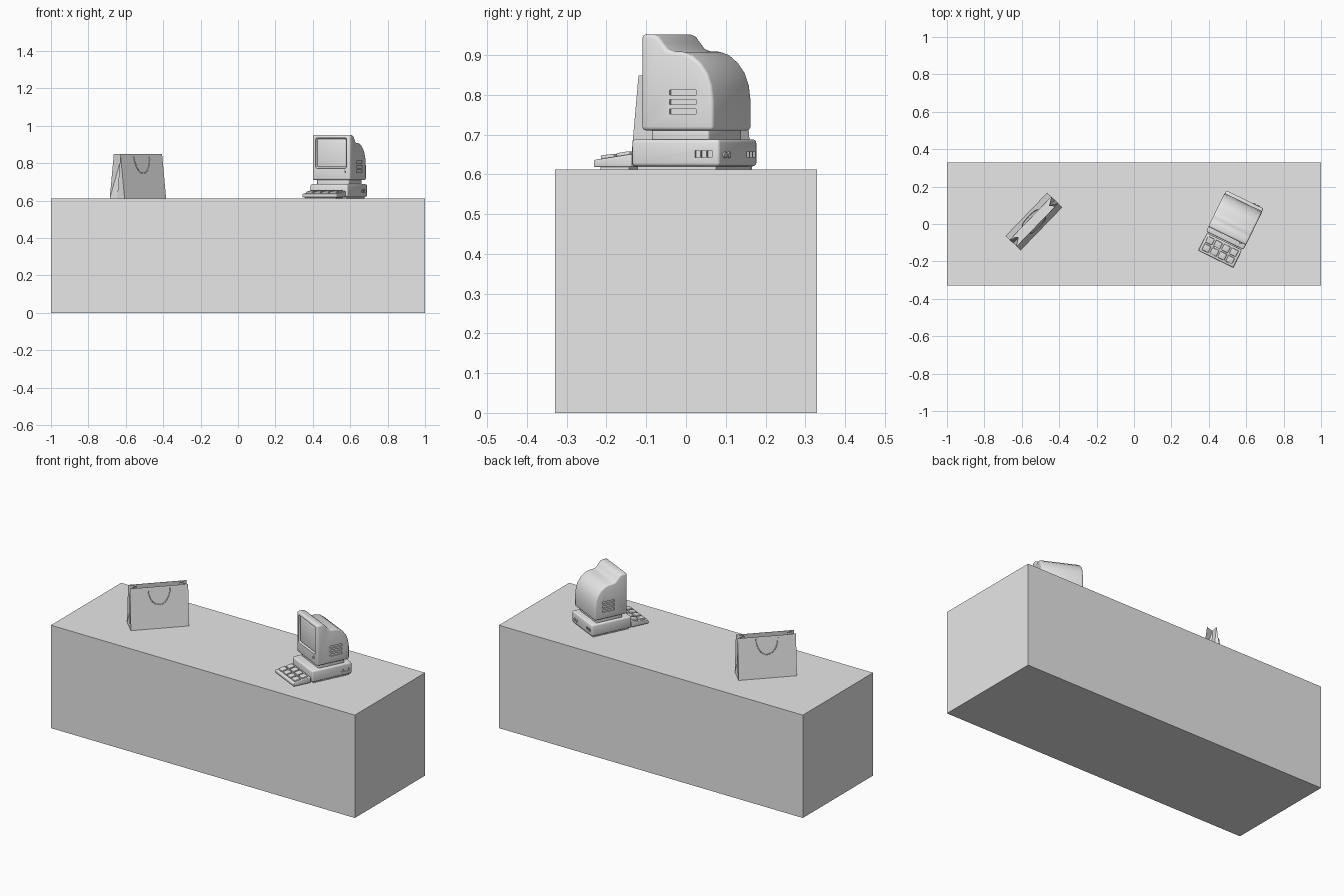
import bpy, bmesh, math
from mathutils import Matrix, Vector

if "Cube" in bpy.data.objects:
    bpy.data.objects.remove(bpy.data.objects["Cube"], do_unlink=True)

grey = bpy.data.materials.new("plain_grey")
grey.use_nodes = True
grey.diffuse_color = (0.8, 0.8, 0.8, 1)
grey.node_tree.nodes["Principled BSDF"].inputs["Base Color"].default_value = (0.8, 0.8, 0.8, 1)

TOP = 0.612
COMPUTER = Matrix.Translation((0.539, 0.021, TOP)) @ Matrix.Rotation(math.radians(-26), 4, 'Z')
BAG = Matrix.Translation((-0.535, 0.013, TOP)) @ Matrix.Rotation(math.radians(46), 4, 'Z')


def round_edges(bm, radius, segments=3):
    edges = [e for e in bm.edges if e.calc_face_angle(0) > 0.7]
    bmesh.ops.bevel(bm, geom=edges, offset=radius, segments=segments,
                    affect='EDGES', profile=0.5, clamp_overlap=True)


def select_only(ob):
    bpy.ops.object.select_all(action='DESELECT')
    ob.select_set(True)
    bpy.context.view_layer.objects.active = ob


def smooth(ob):
    select_only(ob)
    bpy.ops.object.shade_smooth_by_angle(angle=math.radians(35))


def finish(bm, name, place, is_smooth=True):
    bmesh.ops.recalc_face_normals(bm, faces=bm.faces)
    bm.transform(place)
    mesh = bpy.data.meshes.new(name)
    bm.to_mesh(mesh)
    bm.free()
    mesh.materials.append(grey)
    ob = bpy.data.objects.new(name, mesh)
    bpy.context.collection.objects.link(ob)
    if is_smooth:
        smooth(ob)
    return ob


def box(name, size, centre, place, radius=0, tilt=0):
    bm = bmesh.new()
    bmesh.ops.create_cube(bm, size=1)
    bm.transform(Matrix.Diagonal((*size, 1)))
    if radius:
        round_edges(bm, radius)
    bm.transform(Matrix.Translation(centre) @ Matrix.Rotation(tilt, 4, 'X'))
    return finish(bm, name, place, radius > 0)


def side_profile(name, points, width, place, radius):
    """Extrude a (y, z) outline across x and round its rim."""
    bm = bmesh.new()
    face = bm.faces.new([bm.verts.new((-width / 2, y, z)) for y, z in points])
    out = bmesh.ops.extrude_face_region(bm, geom=[face])
    moved = [v for v in out["geom"] if isinstance(v, bmesh.types.BMVert)]
    bmesh.ops.translate(bm, verts=moved, vec=(width, 0, 0))
    bmesh.ops.recalc_face_normals(bm, faces=bm.faces)
    round_edges(bm, radius)
    return finish(bm, name, place)


def disc(name, radius, depth, centre, place):
    bm = bmesh.new()
    bmesh.ops.create_cone(bm, cap_ends=True, segments=16, radius1=radius, radius2=radius, depth=depth)
    bm.transform(Matrix.Translation(centre) @ Matrix.Rotation(math.pi / 2, 4, 'X'))
    return finish(bm, name, place)


def carve(ob, cutters):
    for cutter in cutters:
        mod = ob.modifiers.new("cut", 'BOOLEAN')
        mod.operation = 'DIFFERENCE'
        mod.solver = 'EXACT'
        mod.object = cutter
        select_only(ob)
        bpy.ops.object.modifier_apply(modifier=mod.name)
        bpy.data.objects.remove(cutter, do_unlink=True)
    smooth(ob)


# Counter block
box("counter", (2, 0.66, TOP), (0, 0, TOP / 2), Matrix.Identity(4))

# Monitor housing with stepped, rounded back
FRONT = -0.094
outline = [(0, .098), (0, .34), (.032, .34), (.046, .335), (.06, .318), (.072, .303), (.09, .297),
           (.115, .296), (.14, .288), (.165, .268), (.184, .242), (.195, .212), (.2, .175), (.2, .098)]
housing = side_profile("monitor_housing", [(y + FRONT, z) for y, z in outline], 0.225, COMPUTER, 0.01)
cutters = [box("screen_cutter", (.184, .03, .164), (0, FRONT, .242), COMPUTER, 0.009)]
for side in (-1, 1):
    for z in (.146, .17, .194):
        cutters.append(box("vent_cutter", (.014, .074, .013), (side * .1125, FRONT + .117, z), COMPUTER))
carve(housing, cutters)
box("screen", (.17, .014, .15), (0, FRONT + .012, .242), COMPUTER, 0.006)
disc("power_knob", .007, .012, (.08, FRONT - .001, .142), COMPUTER)

# Neck, base unit and foot
box("monitor_neck", (.19, .16, .04), (0, .006, .086), COMPUTER, 0.006)
base = box("base_unit", (.222, .245, .068), (0, 0, .042), COMPUTER, 0.009)
cutters = []
for i in range(3):
    cutters.append(box("button_cutter", (.01, .014, .017), (.111, .063 + i * .017, .039), COMPUTER))
    cutters.append(box("port_cutter", (.012, .01, .015), (-.09 + i * .017, .1225, .038), COMPUTER))
carve(base, cutters)
for i in range(2):
    disc("round_port", .008, .006, (.078 - i * .022, .1235, .037), COMPUTER)
box("base_foot", (.2, .22, .012), (0, 0, .006), COMPUTER)

# Wedge keyboard with two rows of keys
KB_FRONT, KB_BACK = -0.232, -0.126
wedge = [(KB_FRONT, .006), (KB_FRONT, .024), (KB_BACK, .039), (KB_BACK, .006)]
side_profile("keyboard", wedge, 0.208, COMPUTER, 0.004)
box("keyboard_foot", (.18, .08, .01), (0, (KB_FRONT + KB_BACK) / 2, .005), COMPUTER)
slope = math.atan2(.015, KB_BACK - KB_FRONT)
for row in range(2):
    for col in range(4):
        y = KB_FRONT + .031 + row * .044
        z = .024 + (y - KB_FRONT) * math.tan(slope) + .003
        box("key", (.039, .036, .012), ((col - 1.5) * .047, y, z), COMPUTER, 0.003, slope)

# Paper bag with inward-folded ends, open at the top
LENGTH, HEIGHT, LOW, HIGH, FOLD = 0.32, 0.236, 0.055, 0.025, 0.04
bm = bmesh.new()


def bag_ring(z, half, fold):
    h = LENGTH / 2
    pts = [(-h, -half), (h, -half), (h - fold, 0), (h, half), (-h, half), (-h + fold, 0)]
    return [bm.verts.new((x, y, z)) for x, y in pts]


bottom, top = bag_ring(0, LOW, 0), bag_ring(HEIGHT, HIGH, FOLD)
bm.faces.new(bottom[::-1])
for i in range(6):
    j = (i + 1) % 6
    if i in (0, 3):
        bm.faces.new((bottom[i], bottom[j], top[j], top[i]))
    else:
        bm.faces.new((bottom[i], bottom[j], top[j]))
        bm.faces.new((bottom[i], top[j], top[i]))
bag = finish(bm, "paper_bag", BAG, False)
thick = bag.modifiers.new("paper", 'SOLIDIFY')
thick.thickness = 0.003
thick.offset = -1

# Cord handles hanging down both broad faces
for side in (-1, 1):
    curve = bpy.data.curves.new("bag_handle", 'CURVE')
    curve.dimensions = '3D'
    curve.bevel_depth = 0.0025
    curve.bevel_resolution = 1
    curve.use_fill_caps = True
    spline = curve.splines.new('POLY')
    spline.points.add(16)
    for i, p in enumerate(spline.points):
        a = math.pi * i / 16
        z = .224 - .09 * math.sin(a)
        y = side * (LOW + (HIGH - LOW) * z / HEIGHT + .002)
        p.co = (*(BAG @ Vector((.06 * math.cos(a), y, z))), 1)
    curve.materials.append(grey)
    bpy.context.collection.objects.link(bpy.data.objects.new("bag_handle", curve))
